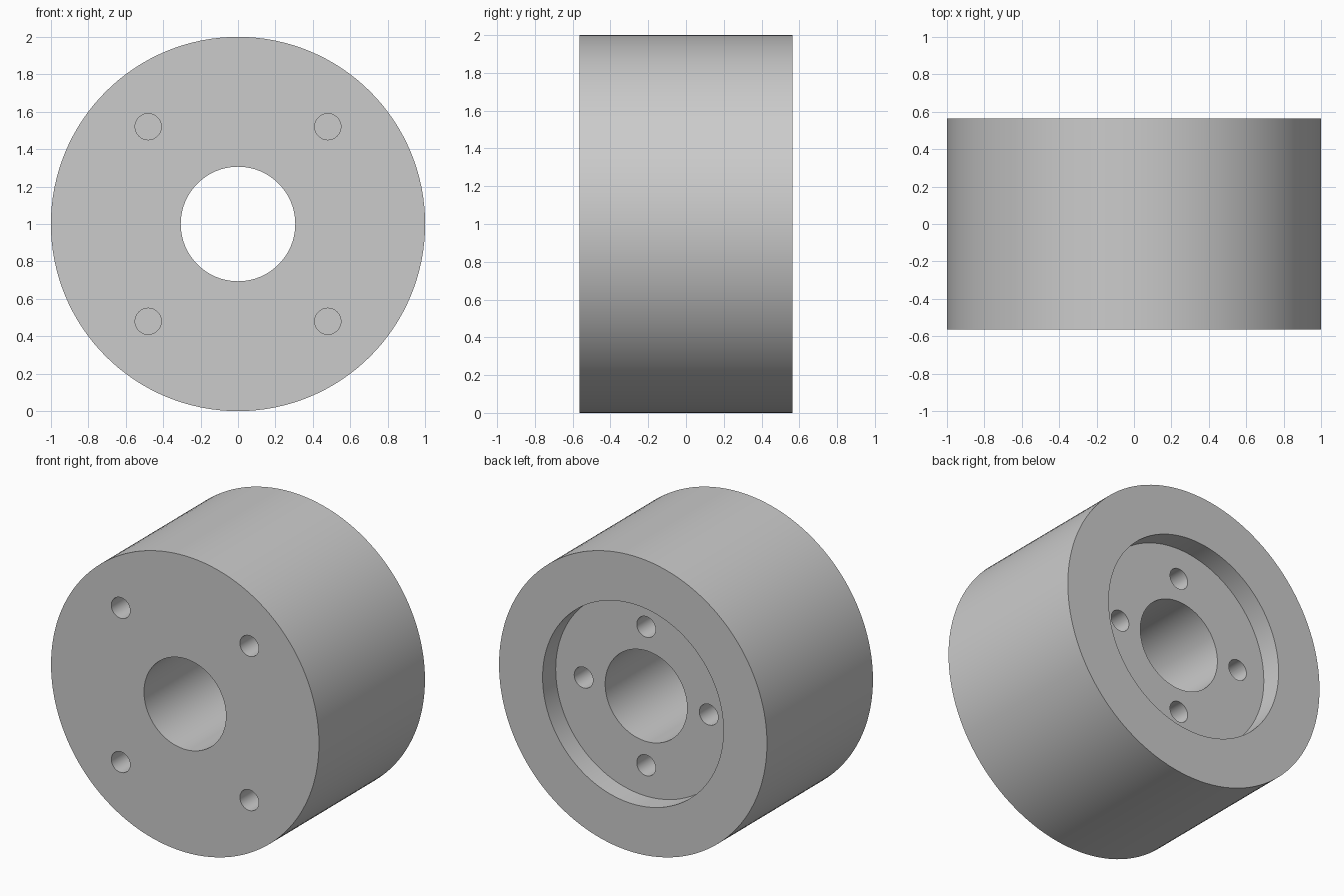
import bpy
import math

cube = bpy.data.objects.get("Cube")
if cube:
    bpy.data.objects.remove(cube, do_unlink=True)

HALF = 0.565          # half the roller's length
FLOOR = HALF - 0.14   # level of the recess floor at the back
HOLE_R = 0.07
HOLE_DEPTH = 0.4
OVER = 0.1            # how far cutters stick out

grey = bpy.data.materials.new("plain grey")
grey.use_nodes = True
colour = (0.6, 0.6, 0.6, 1)
grey.diffuse_color = colour
grey.node_tree.nodes["Principled BSDF"].inputs["Base Color"].default_value = colour


def cylinder(name, radius, y0, y1, x=0, z=1, sides=128):
    """Cylinder lying along y, from y0 to y1."""
    bpy.ops.mesh.primitive_cylinder_add(
        vertices=sides, radius=radius, depth=y1 - y0,
        location=(x, (y0 + y1) / 2, z), rotation=(math.pi / 2, 0, 0))
    obj = bpy.context.object
    obj.name = name
    obj.data.materials.append(grey)
    return obj


# Solid roller
body = cylinder("roller_body", 1, -HALF, HALF)

# Central bore and the shallow recess at the back
cutters = [
    cylinder("bore_cutter", 0.306, -HALF - OVER, HALF + OVER),
    cylinder("recess_cutter", 0.675, FLOOR, HALF + OVER),
]

# Four blind holes in the front face
for sx in (-1, 1):
    for sz in (-1, 1):
        cutters.append(cylinder("front_hole_cutter", HOLE_R, -HALF - OVER,
                                -HALF + HOLE_DEPTH, sx * 0.48, 1 + sz * 0.52, 48))

# Four blind holes in the recess floor, set in a cross
for i in range(4):
    a = i * math.pi / 2
    cutters.append(cylinder("back_hole_cutter", HOLE_R, FLOOR - HOLE_DEPTH, HALF + OVER,
                            0.467 * math.cos(a), 1 + 0.467 * math.sin(a), 48))

# Cut everything out, then drop the cutters
bpy.ops.object.select_all(action='DESELECT')
bpy.context.view_layer.objects.active = body
body.select_set(True)
for cutter in cutters:
    cutter.hide_render = True
    mod = body.modifiers.new("cut", 'BOOLEAN')
    mod.operation = 'DIFFERENCE'
    mod.solver = 'EXACT'
    mod.object = cutter
    bpy.ops.object.modifier_apply(modifier=mod.name)
    bpy.data.objects.remove(cutter, do_unlink=True)

bpy.ops.object.shade_smooth_by_angle(angle=math.radians(30))
